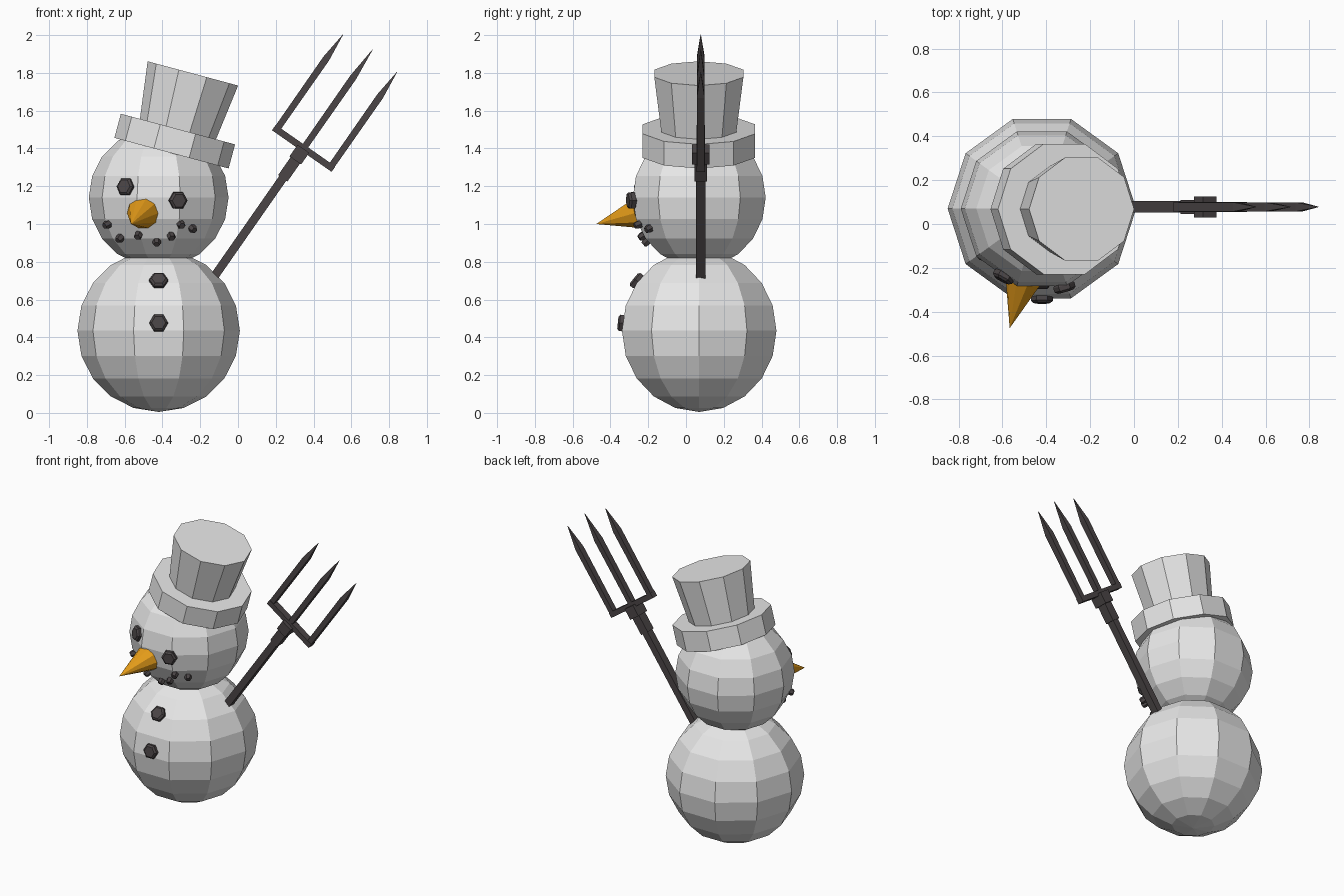
import bpy, bmesh, math
from mathutils import Vector, Matrix
from mathutils.bvhtree import BVHTree

if "Cube" in bpy.data.objects:
    bpy.data.objects.remove(bpy.data.objects["Cube"])


def material(name, rgb):
    m = bpy.data.materials.new(name)
    m.diffuse_color = (*rgb, 1)
    m.use_nodes = True
    m.node_tree.nodes["Principled BSDF"].inputs["Base Color"].default_value = m.diffuse_color
    return m


SNOW = material("snow white", (0.8, 0.8, 0.8))
COAL = material("coal grey", (0.07, 0.06, 0.062))
ORANGE = material("carrot orange", (0.8, 0.34, 0.01))


def finish(name, bm, mat):
    bmesh.ops.remove_doubles(bm, verts=bm.verts, dist=1e-5)
    bmesh.ops.recalc_face_normals(bm, faces=bm.faces)
    me = bpy.data.meshes.new(name)
    bm.to_mesh(me)
    me.materials.append(mat)
    ob = bpy.data.objects.new(name, me)
    bpy.context.collection.objects.link(ob)
    return bm


def lathe(name, profile, sides, mat, loc, axis=(0, 0, 1), turn=0.0):
    """Spin (radius, height) points around an axis; ends are capped."""
    q = Vector(axis).to_track_quat('Z', 'Y') if tuple(axis) != (0, 0, 1) else Matrix.Identity(3).to_quaternion()
    bm = bmesh.new()
    rings = []
    for r, h in profile:
        ring = []
        for i in range(sides):
            a = turn + math.tau * i / sides
            p = Vector((r * math.cos(a), r * math.sin(a), h))
            ring.append(bm.verts.new(q @ p + Vector(loc)))
        rings.append(ring)
    for lo, hi in zip(rings, rings[1:]):
        for i in range(sides):
            j = (i + 1) % sides
            bm.faces.new((lo[i], lo[j], hi[j], hi[i]))
    for ring, (r, h) in ((rings[0], profile[0]), (rings[-1], profile[-1])):
        if r > 0:
            bm.faces.new(ring)
    return finish(name, bm, mat)


def ball(name, radius, centre):
    prof = [(radius * math.sin(math.pi * k / 10), -radius * math.cos(math.pi * k / 10))
            for k in range(11)]
    prof[0], prof[-1] = (0, -radius), (0, radius)
    return lathe(name, prof, 10, SNOW, centre)


# snowballs
BODY_C, HEAD_C = Vector((-0.42, 0.07, 0.435)), Vector((-0.42, 0.07, 1.14))
body_tree = BVHTree.FromBMesh(ball("body", 0.43, BODY_C))
head_tree = BVHTree.FromBMesh(ball("head", 0.37, HEAD_C))


# coal lumps pressed onto the front surface
def coal(name, tree, centre, x, z, r, depth):
    hit = tree.ray_cast(Vector((x, -2, z)), Vector((0, 1, 0)))[0]
    lathe(name, [(r * 0.8, -0.015), (r, 0.0), (r, depth * 0.65), (r * 0.75, depth)],
          6, COAL, hit, (hit - centre).normalized())


for z in (0.695, 0.475):
    coal("button", body_tree, BODY_C, -0.42, z, 0.05, 0.028)
for x, z in ((-0.59, 1.195), (-0.32, 1.125)):
    coal("eye", head_tree, HEAD_C, x, z, 0.05, 0.03)
for x, z in ((-0.685, 1.0), (-0.62, 0.93), (-0.525, 0.945), (-0.43, 0.91),
             (-0.355, 0.94), (-0.305, 1.0), (-0.245, 0.98)):
    coal("mouth_stone", head_tree, HEAD_C, x, z, 0.022, 0.03)

# carrot nose
base, tip = Vector((-0.505, -0.25, 1.057)), Vector((-0.567, -0.475, 1.0))
lathe("nose", [(0.085, 0), (0, (tip - base).length)], 10, ORANGE, base, (tip - base).normalized())

# tilted hat, spun upright then leaned about y
lean = Matrix.Translation((-0.352, 0.068, 1.375)) @ Matrix.Rotation(math.radians(15), 4, 'Y')
for name, prof in (("hat_brim", [(0.313, 0), (0.313, 0.132)]),
                   ("hat_crown", [(0.207, 0.12), (0.248, 0.437)])):
    lathe(name, prof, 10, SNOW, (0, 0, 0))
    bpy.data.objects[name].data.transform(lean)

# pitchfork, built upright with u sideways and t along the handle
fork = Matrix.Translation((-0.12, 0.078, 0.73)) @ Matrix.Rotation(math.radians(34.9), 4, 'Y')


def bar(name, u, sections):
    """Rectangular bar through (width, depth, t) sections."""
    bm = bmesh.new()
    rings = [[bm.verts.new(fork @ Vector((u + sx * w / 2, sy * d / 2, t)))
              for sx, sy in ((-1, -1), (1, -1), (1, 1), (-1, 1))] for w, d, t in sections]
    for lo, hi in zip(rings, rings[1:]):
        for i in range(4):
            j = (i + 1) % 4
            bm.faces.new((lo[i], lo[j], hi[j], hi[i]))
    bm.faces.new(rings[0])
    bm.faces.new(rings[-1])
    finish(name, bm, COAL)


bar("fork_handle", 0, [(0.045, 0.052, -0.01), (0.045, 0.052, 0.64)])
bar("fork_ferrule", 0, [(0.06, 0.065, 0.624), (0.06, 0.065, 0.75)])
bar("fork_socket", 0, [(0.075, 0.095, 0.74), (0.075, 0.095, 0.815)])
bar("fork_crossbar", 0, [(0.385, 0.045, 0.80), (0.385, 0.045, 0.835)])
for u, end in ((-0.174, 1.43), (0, 1.455), (0.174, 1.43)):
    bar("fork_tine", u, [(0.034, 0.04, 0.82), (0.036, 0.042, 1.275), (0.002, 0.002, end)])
